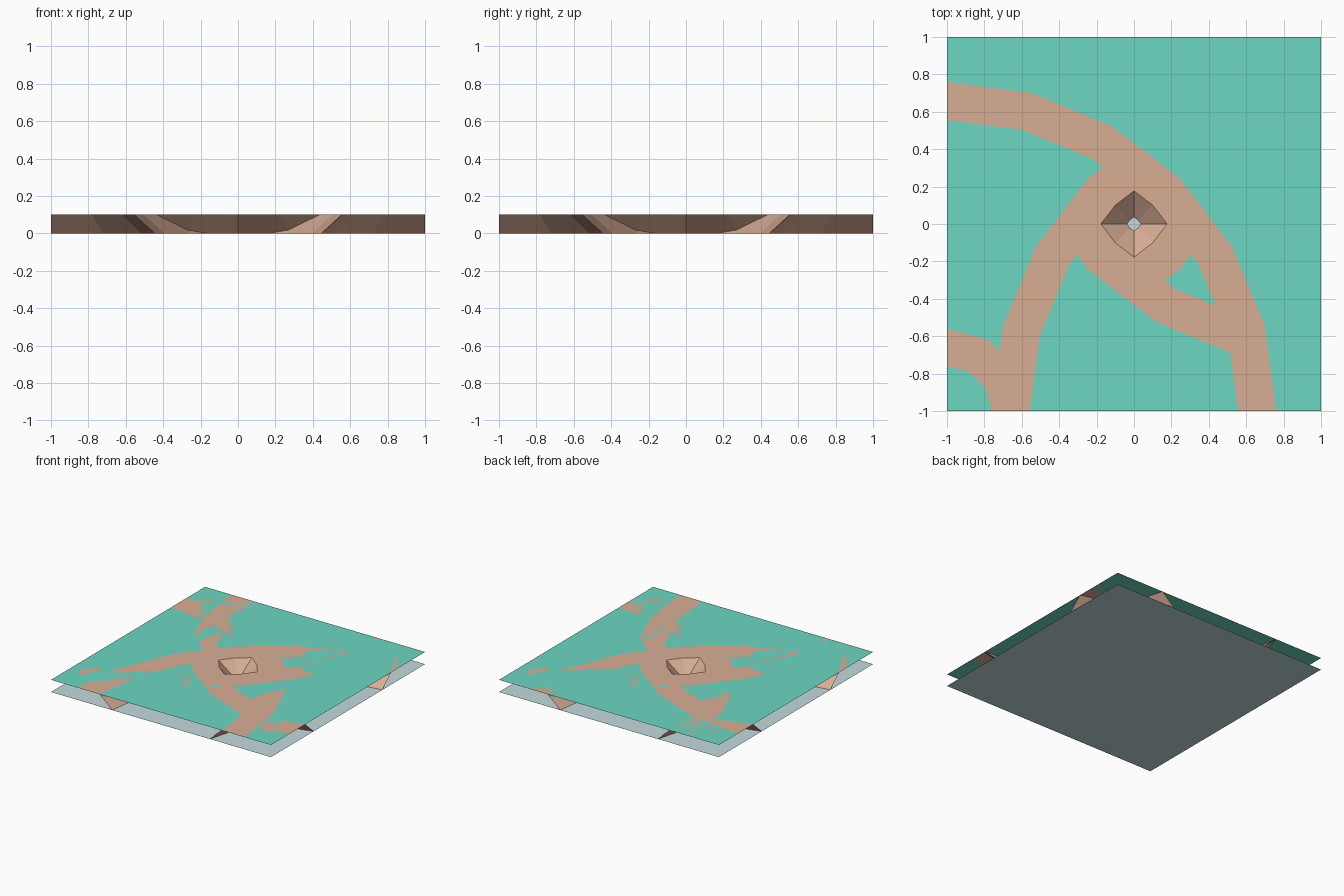
import bpy, bmesh
from math import cos, sin, pi, radians

if "Cube" in bpy.data.objects:
    bpy.data.objects.remove(bpy.data.objects["Cube"])

TOP = 0.1


def material(name, color):
    m = bpy.data.materials.new(name)
    m.diffuse_color = (*color, 1)
    m.use_nodes = True
    m.node_tree.nodes["Principled BSDF"].inputs["Base Color"].default_value = m.diffuse_color
    return m


GRASS = material("grass", (0.15, 0.68, 0.54))
DIRT = material("dirt", (0.69, 0.42, 0.30))
WATER = material("water", (0.55, 0.70, 0.73))


def square_edge(t):
    # distance from a tile corner to the opposite edges
    return 2 / max(cos(t), sin(t))


def arc_strips(name, mat, rings, steps, turn):
    """Quarter-circle strips around a tile corner; rings are (radius, z)."""
    bm = bmesh.new()
    rows = []
    for r, z in rings:
        row = []
        for i in range(steps + 1):
            t = radians(90) * i / steps
            d = r(t) if callable(r) else r
            x, y = -1 + d * cos(t), -1 + d * sin(t)
            row.append(bm.verts.new((x * cos(turn) - y * sin(turn),
                                     x * sin(turn) + y * cos(turn), z)))
        rows.append(row)
    for a, b in zip(rows, rows[1:]):
        for i in range(steps):
            bm.faces.new((a[i], b[i], b[i + 1], a[i + 1]))
    bmesh.ops.remove_doubles(bm, verts=bm.verts, dist=1e-5)
    me = bpy.data.meshes.new(name)
    bm.to_mesh(me)
    bm.free()
    me.materials.append(mat)
    ob = bpy.data.objects.new(name, me)
    bpy.context.collection.objects.link(ob)


# Four overlapping river bends, one around each tile corner
for k in range(4):
    turn = k * pi / 2
    # inside of the bend: grass corner, dirt rim and slope down to the water
    arc_strips("inner_grass", GRASS, [(0, TOP), (0.24, TOP)], 3, turn)
    arc_strips("inner_bank", DIRT, [(0.24, TOP), (0.44, TOP), (0.555, 0)], 3, turn)
    # outside of the bend: slope up, dirt rim and grass out to the tile edges
    arc_strips("outer_bank", DIRT, [(1.445, 0), (1.556, TOP), (1.76, TOP)], 6, turn)
    arc_strips("outer_grass", GRASS, [(1.76, TOP), (square_edge, TOP)], 6, turn)

# Water bed
bpy.ops.mesh.primitive_plane_add(size=2)
bed = bpy.context.object
bed.name = "water_bed"
bed.data.materials.append(WATER)
